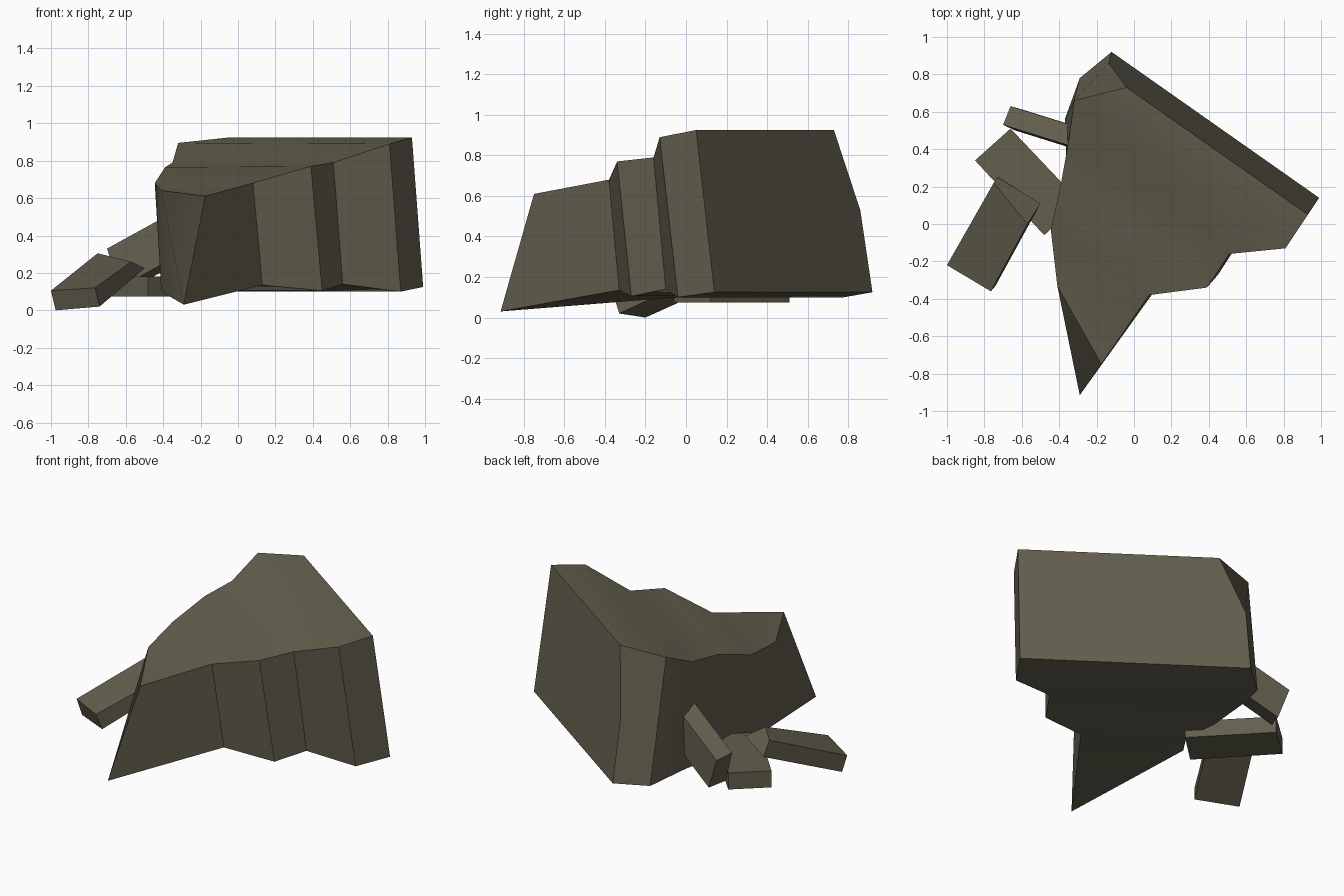
import bpy, bmesh, math

if "Cube" in bpy.data.objects:
    bpy.data.objects.remove(bpy.data.objects["Cube"])

stone = bpy.data.materials.new("dark olive stone")
stone.diffuse_color = (0.125, 0.114, 0.076, 1)
stone.use_nodes = True
stone.node_tree.nodes["Principled BSDF"].inputs["Base Color"].default_value = stone.diffuse_color


def finish(name, bm, angle):
    bmesh.ops.recalc_face_normals(bm, faces=bm.faces[:])
    mesh = bpy.data.meshes.new(name)
    bm.to_mesh(mesh)
    bm.free()
    mesh.materials.append(stone)
    ob = bpy.data.objects.new(name, mesh)
    bpy.context.collection.objects.link(ob)
    bpy.ops.object.select_all(action='DESELECT')
    ob.select_set(True)
    bpy.context.view_layer.objects.active = ob
    bpy.ops.object.shade_smooth_by_angle(angle=math.radians(angle))
    return ob


# Main boulder: rungs (left point, right point) from the back to the front tip
top_rungs = [
    ((-.04, .73, .925), (.93, .05, .925)),
    ((-.32, .66, .895), (.81, -.13, .89)),
    ((-.35, .44, .79), (.51, -.16, .79)),
    ((-.39, .22, .765), (.39, -.34, .77)),
    ((-.445, -.03, .68), (.08, -.38, .68)),
    ((-.41, -.33, .64), (-.175, -.75, .61)),
]
bottom_rungs = [
    ((-.12, .92, .125), (.99, .14, .125)),
    ((-.29, .78, .10), (.87, -.04, .10)),
    ((-.37, .56, .14), (.56, -.10, .14)),
    ((-.36, .30, .105), (.45, -.27, .105)),
    ((-.36, .05, .135), (.13, -.33, .135)),
    ((-.41, -.04, .10), (-.29, -.915, .03)),
]
bm = bmesh.new()
top = [[bm.verts.new(p) for p in r] for r in top_rungs]
bot = [[bm.verts.new(p) for p in r] for r in bottom_rungs]
bend = bm.verts.new((-.135, .86, .53))       # bend in the back left corner
for i in range(5):
    bm.faces.new((top[i][0], top[i][1], top[i + 1][1], top[i + 1][0]))
    bm.faces.new((bot[i][0], bot[i + 1][0], bot[i + 1][1], bot[i][1]))
    bm.faces.new((top[i][1], bot[i][1], bot[i + 1][1], top[i + 1][1]))
    left = [top[i][0], top[i + 1][0], bot[i + 1][0], bot[i][0]]
    bm.faces.new(left + [bend] if i == 0 else left)
bm.faces.new((top[5][0], top[5][1], bot[5][1], bot[5][0]))
bm.faces.new((top[0][0], bend, bot[0][0], bot[0][1], top[0][1]))
finish("main_boulder", bm, 30)


# Fallen slabs: each lofted between an outer and an inner four-point end
def slab(name, outer, inner):
    bm = bmesh.new()
    a = [bm.verts.new(p) for p in outer]
    b = [bm.verts.new(p) for p in inner]
    bm.faces.new(a)
    bm.faces.new(b[::-1])
    for i in range(4):
        j = (i + 1) % 4
        bm.faces.new((a[i], b[i], b[j], a[j]))
    return finish(name, bm, 20)


slab("front_slab",
     [(-1, -.22, .105), (-.765, -.36, .12), (-.74, -.33, .02), (-.975, -.2, 0)],
     [(-.75, .22, .305), (-.57, 0, .26), (-.50, .11, .225), (-.73, .25, .203)])

slab("flat_slab",
     [(-.66, .51, .18), (-.85, .34, .18), (-.85, .34, .073), (-.66, .51, .073)],
     [(-.29, .12, .18), (-.48, -.06, .18), (-.48, -.06, .073), (-.29, .12, .073)])

end = [(-.66, .63, .306), (-.70, .53, .33), (-.635, .50, .12), (-.59, .61, .105)]
slab("leaning_slab", end, [(x + .40, y - .125, z + .22) for x, y, z in end])
